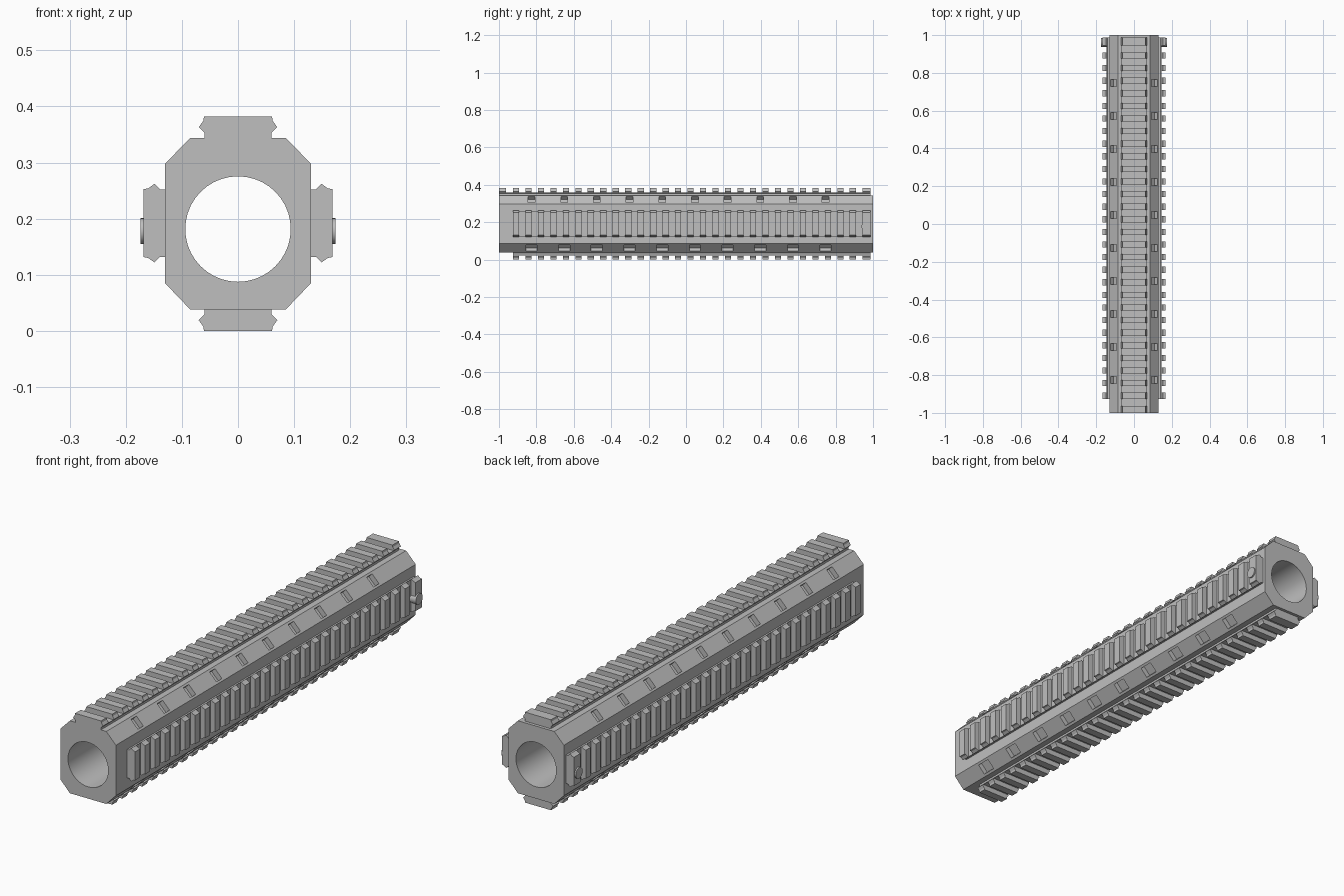
import bpy, bmesh, math
from mathutils import Matrix, Vector

if "Cube" in bpy.data.objects:
    bpy.data.objects.remove(bpy.data.objects["Cube"])

metal = bpy.data.materials.new("grey_metal")
metal.diffuse_color = (0.52, 0.52, 0.52, 1)
metal.use_nodes = True
metal.node_tree.nodes["Principled BSDF"].inputs["Base Color"].default_value = metal.diffuse_color

HALF_W, BOTTOM, TOP = 0.13, 0.038, 0.344
MID_Z = 0.192
BORE_Z, BORE_R = 0.1815, 0.094
PITCH, TOOTH = 0.0667, 0.033


def finish(name, bm):
    bmesh.ops.recalc_face_normals(bm, faces=bm.faces)
    mesh = bpy.data.meshes.new(name)
    bm.to_mesh(mesh)
    bm.free()
    mesh.materials.append(metal)
    obj = bpy.data.objects.new(name, mesh)
    bpy.context.collection.objects.link(obj)
    return obj


def prism(bm, profile, y0, y1):
    """Extrude an (x, z) outline from y0 to y1."""
    face = bm.faces.new([bm.verts.new((x, y0, z)) for x, z in profile])
    out = bmesh.ops.extrude_face_region(bm, geom=[face])
    verts = [g for g in out["geom"] if isinstance(g, bmesh.types.BMVert)]
    bmesh.ops.translate(bm, verts=verts, vec=(0, y1 - y0, 0))


def mirrored(half):
    return half + [(-x, z) for x, z in reversed(half)]


def cut(target, cutter):
    mod = target.modifiers.new("cut", 'BOOLEAN')
    mod.operation = 'DIFFERENCE'
    mod.solver = 'EXACT'
    mod.object = cutter
    bpy.context.view_layer.objects.active = target
    bpy.ops.object.modifier_apply(modifier=mod.name)
    bpy.data.objects.remove(cutter)


# Eight-sided handguard body
bm = bmesh.new()
prism(bm, mirrored([(0.085, BOTTOM), (HALF_W, 0.085),
                    (HALF_W, 0.298), (0.085, TOP)]), -1, 1)
body = finish("handguard_body", bm)

# Round bore through the whole length
bm = bmesh.new()
bmesh.ops.create_cone(bm, cap_ends=True, segments=40, radius1=BORE_R,
                      radius2=BORE_R, depth=2.2,
                      matrix=Matrix.Translation((0, 0, BORE_Z))
                      @ Matrix.Rotation(math.pi / 2, 4, 'X'))
cut(body, finish("bore_cutter", bm))

# Pockets along the four chamfers; the lower ones are longer
bm = bmesh.new()
for side in (-1, 1):
    for up, z, length, width in ((1, 0.321, 0.036, 0.046), (-1, 0.0615, 0.06, 0.044)):
        angle = math.atan2(side, up)
        for i in range(10):
            y = -0.826 + i * 0.1747
            bmesh.ops.create_cube(bm, size=1, matrix=Matrix.Translation((side * 0.1075, y, z))
                                  @ Matrix.Rotation(angle, 4, 'Y')
                                  @ Matrix.Diagonal((width, length, 0.044, 1)))
cut(body, finish("pocket_cutter", bm))

bpy.ops.object.select_all(action='DESELECT')
body.select_set(True)
bpy.context.view_layer.objects.active = body
bpy.ops.object.shade_smooth_by_angle(angle=math.radians(30))

# Toothed accessory rails: a low base with cross teeth, on all four sides
BASE = mirrored([(0.06, -0.002), (0.06, 0.009), (0.067, 0.016)])
TEETH = mirrored([(0.067, 0.016), (0.07, 0.019), (0.062, 0.03), (0.0605, 0.038)])


def rail(name, origin, angle, full_length):
    bm = bmesh.new()
    spans = [(-0.909 + k * PITCH - TOOTH / 2, -0.909 + k * PITCH + TOOTH / 2)
             for k in range(28)] + [(0.944, 0.987)]
    if full_length:
        spans.insert(0, (-1.0, -0.963))
    prism(bm, BASE, spans[0][0], spans[-1][1])
    for y0, y1 in spans:
        prism(bm, TEETH, y0, y1)
    bm.transform(Matrix.Translation(Vector(origin)) @ Matrix.Rotation(angle, 4, 'Y'))
    return finish(name, bm)


rail("top_rail", (0, 0, TOP), 0, True)
rail("bottom_rail", (0, 0, BOTTOM), math.pi, False)
for name, side in (("right", 1), ("left", -1)):
    rail(name + "_rail", (side * HALF_W, 0, MID_Z), side * math.pi / 2, False)

    # Round locking button at the rear of each side rail
    bm = bmesh.new()
    bmesh.ops.create_cone(bm, cap_ends=True, segments=24, radius1=0.023,
                          radius2=0.023, depth=0.03,
                          matrix=Matrix.Translation((side * 0.159, 0.961, 0.178))
                          @ Matrix.Rotation(math.pi / 2, 4, 'Y'))
    button = finish(name + "_lock_button", bm)
    bpy.ops.object.select_all(action='DESELECT')
    button.select_set(True)
    bpy.context.view_layer.objects.active = button
    bpy.ops.object.shade_smooth_by_angle(angle=math.radians(30))
